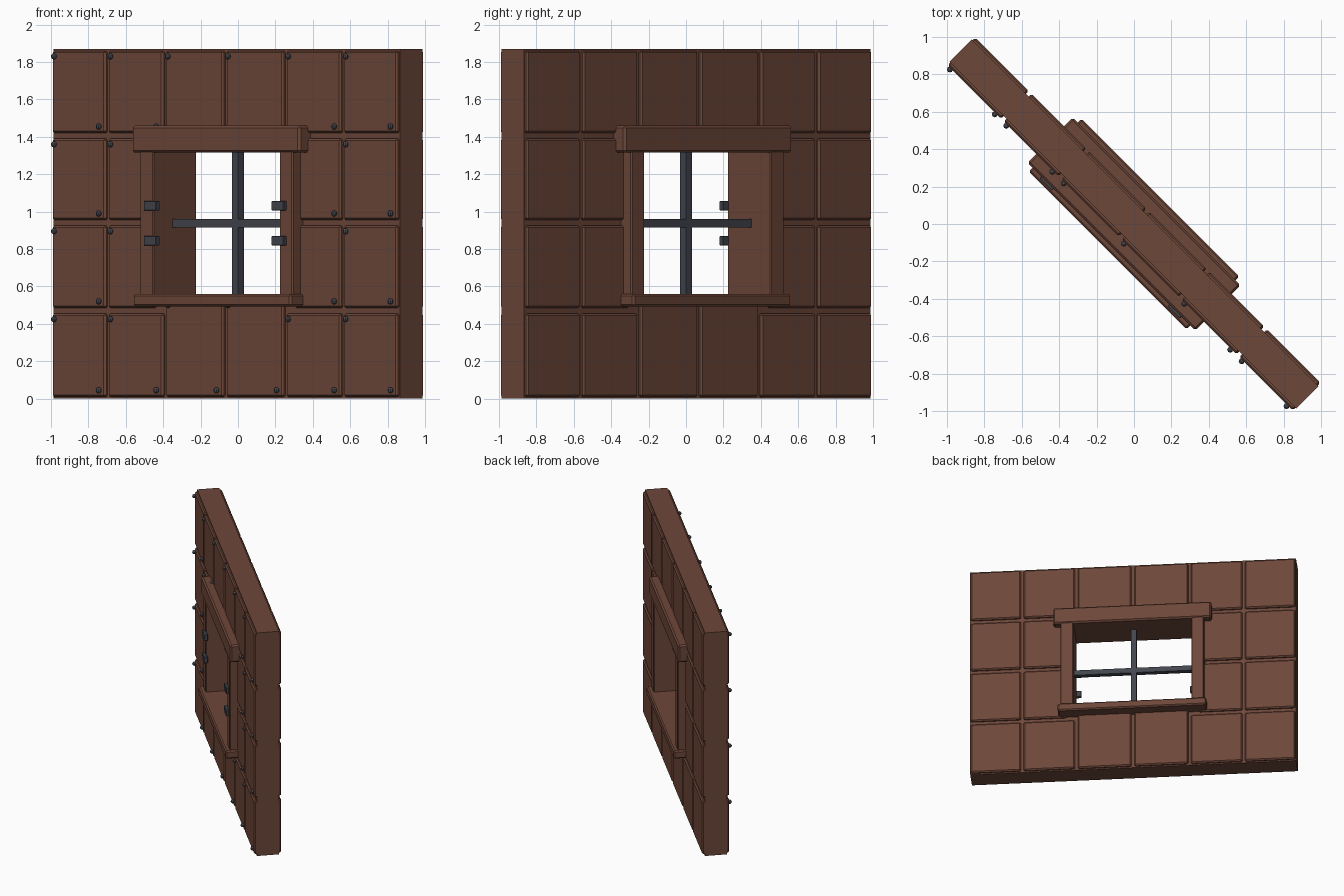
import bpy
from math import radians
from mathutils import Matrix, Vector

if "Cube" in bpy.data.objects:
    bpy.data.objects.remove(bpy.data.objects["Cube"], do_unlink=True)

# The wall is laid out along local x, then turned diagonally
TURN = Matrix.Rotation(radians(-45), 4, "Z")


def material(name, colour):
    mat = bpy.data.materials.new(name)
    mat.use_nodes = True
    mat.diffuse_color = colour
    mat.node_tree.nodes["Principled BSDF"].inputs["Base Color"].default_value = colour
    return mat


BROWN = material("rust_brown", (0.155, 0.063, 0.041, 1))
STEEL = material("dark_steel", (0.055, 0.060, 0.075, 1))


def finish(name, mat, centre):
    ob = bpy.context.object
    ob.name = name
    ob.data.materials.append(mat)
    ob.matrix_world = TURN @ Matrix.Translation(centre)
    return ob


def box(name, mat, x, y, z, bevel=0):
    """Box spanning three (low, high) ranges, with optional chamfered edges."""
    bpy.ops.mesh.primitive_cube_add(size=1)
    size = Vector((x[1] - x[0], y[1] - y[0], z[1] - z[0]))
    bpy.context.object.data.transform(Matrix.Diagonal(size).to_4x4())
    ob = finish(name, mat, Vector((sum(x), sum(y), sum(z))) / 2)
    if bevel:
        mod = ob.modifiers.new("chamfer", "BEVEL")
        mod.width = bevel
        mod.segments = 1
    return ob


def bolt(x, z):
    bpy.ops.mesh.primitive_uv_sphere_add(segments=8, ring_count=6, radius=0.016)
    finish("bolt", STEEL, Vector((x, -0.112, z)))


def mirrored(x, side):
    return tuple(sorted((x[0] * side, x[1] * side)))


CORE, FACE = 0.085, 0.105
HEIGHT, END, OPENING = 1.87, 1.31, 0.475

# Core of the wall around the window opening
for side, label in ((-1, "right"), (1, "left")):
    box(label + "_core", BROWN, mirrored((0.48, END), side), (-CORE, CORE), (0, HEIGHT))
box("lower_core", BROWN, (-0.48, 0.48), (-CORE, CORE), (0, 0.53))
box("upper_core", BROWN, (-0.48, 0.48), (-CORE, CORE), (1.36, HEIGHT))

# Cladding panels on both faces, bolted on the front
columns = [-1.316, -0.89, -0.455, 0, 0.455, 0.89, 1.316]
rows = [(0.01, 0.455), (0.485, 0.925), (0.955, 1.39), (1.42, 1.86)]
for r, (low, high) in enumerate(rows):
    for c in range(6):
        left, right = columns[c] + 0.011, columns[c + 1] - 0.011
        bottom, top = low, high
        middle = c in (2, 3)
        if r in (1, 2):
            if middle:
                continue
            if c == 1:
                right = -0.53
            elif c == 4:
                left = 0.53
        elif middle:
            bottom, top = (low, 0.53) if r == 0 else (1.36, high)
        for side, label in ((-1, "front"), (1, "back")):
            box(label + "_panel", BROWN, (left, right),
                mirrored((CORE - 0.01, FACE), side), (bottom, top), 0.01)
        bolt(left + 0.025, top - 0.03)
        bolt(right - 0.04, bottom + 0.035)

# Window frame
for side, label in ((-1, "right"), (1, "left")):
    box(label + "_jamb", BROWN, mirrored((OPENING, 0.577), side),
        (-0.165, 0.165), (0.53, 1.34), 0.006)
box("lintel", BROWN, (-0.635, 0.635), (-0.172, 0.172), (1.315, 1.46), 0.012)
box("sill", BROWN, (-0.597, 0.597), (-0.2, 0.2), (0.493, 0.56), 0.01)

# Crossed window bars
box("upright_bar", STEEL, (-0.022, 0.022), (-0.022, 0.022), (0.55, 1.32))
box("cross_bar", STEEL, (-0.478, 0.478), (-0.021, 0.021), (0.916, 0.96))

# Shutter hinges on the front inner corners of the jambs
for side, label in ((-1, "right"), (1, "left")):
    for z in (0.845, 1.032):
        box(label + "_hinge", STEEL, mirrored((0.437, 0.53), side),
            (-0.185, -0.155), (z - 0.026, z + 0.026), 0.003)
